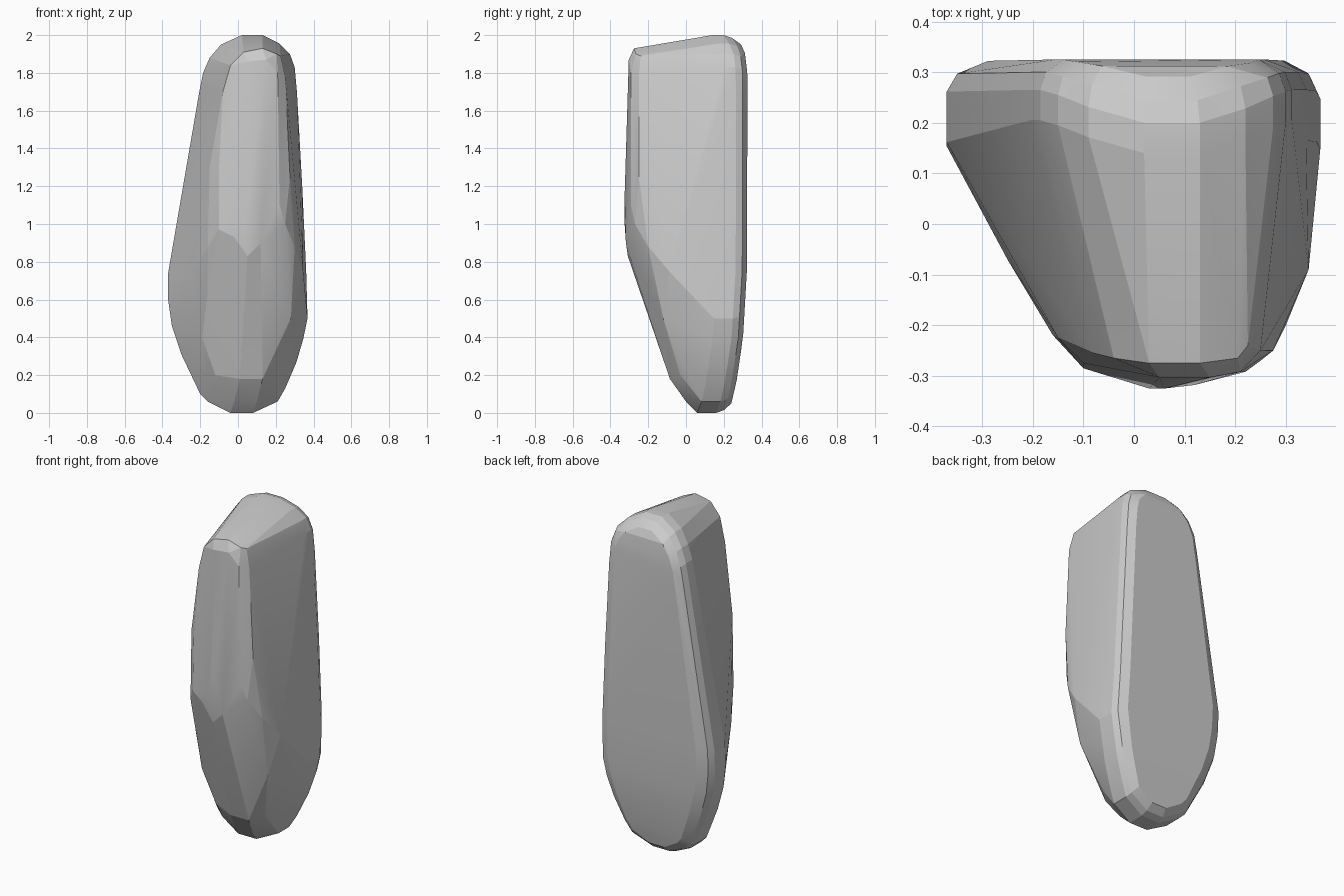
import bpy, bmesh

# Outline of the boulder seen from the front (x, z)
outline = [(-0.04, 0), (0.08, 0), (0.21, 0.06), (0.25, 0.13), (0.31, 0.27), (0.345, 0.39),
           (0.368, 0.5), (0.361, 0.75), (0.34, 1.2), (0.312, 1.7), (0.30, 1.83), (0.275, 1.9),
           (0.22, 1.955), (0.13, 2.0), (0.02, 2.0), (-0.09, 1.95), (-0.15, 1.88), (-0.185, 1.8),
           (-0.205, 1.7), (-0.37, 0.74), (-0.37, 0.6), (-0.35, 0.46), (-0.3, 0.31), (-0.2, 0.1),
           (-0.16, 0.06)]
# Depth of the back face at each height (z, y)
back = [(0, 0.22), (0.05, 0.24), (0.17, 0.268), (0.4, 0.302), (0.8, 0.325),
        (1.8, 0.325), (1.92, 0.31), (2.0, 0.26)]
# Narrow nose, upper part: facet corners (x, y, z)
upper_nose = [(0.03, -0.275, 1.91), (0.13, -0.275, 1.93), (0.205, -0.265, 1.90),
              (-0.04, -0.265, 1.84), (0.05, -0.303, 1.86), (0.15, -0.303, 1.87),
              (0.225, -0.24, 1.89), (0.25, -0.25, 1.78), (0.21, -0.292, 1.8),
              (-0.08, -0.255, 1.7), (0.275, -0.25, 1.25), (0.22, -0.292, 1.1),
              (-0.15, -0.225, 1.3), (-0.1, -0.275, 1.3), (0.06, -0.325, 1.15)]
# Narrow nose, sloping lower part
lower_nose = [(0.03, -0.325, 1.0), (0.12, -0.318, 0.9), (0.05, -0.308, 0.83),
              (-0.02, -0.308, 0.93), (-0.1, -0.285, 0.97), (-0.16, -0.22, 0.88),
              (-0.25, -0.07, 0.73), (0.25, -0.27, 1.0), (0.3, -0.2, 0.88),
              (0.345, -0.09, 0.75), (0.28, -0.12, 0.5), (-0.16, -0.16, 0.63),
              (-0.19, -0.07, 0.4), (0.01, -0.085, 0.18), (0.13, -0.085, 0.18),
              (-0.12, -0.04, 0.2), (0.2, -0.03, 0.2), (-0.02, 0.0, 0.06),
              (0.1, 0.0, 0.06), (0.02, 0.06, 0), (0.08, 0.06, 0)]


def back_y(z):
    for (z0, y0), (z1, y1) in zip(back, back[1:]):
        if z <= z1:
            return y0 + (y1 - y0) * (z - z0) / (z1 - z0)
    return back[-1][1]


# Rounded back rim, then the main girth in front of it
points = upper_nose + lower_nose
for x, z in outline:
    y = back_y(z)
    points.append((x, y - 0.06, z))
    points.append((x, y - (0.12 if z > 1.5 else 0.16), z))
    for scale_x, scale_z, inset in [(0.95, 0.985, 0.025), (0.8, 0.95, 0)]:
        xi, zi = 0.04 + (x - 0.04) * scale_x, 1 + (z - 1) * scale_z
        points.append((xi, back_y(zi) - inset, zi))

# Wrap the corners in a faceted convex skin
bm = bmesh.new()
for p in points:
    bm.verts.new(p)
bmesh.ops.convex_hull(bm, input=bm.verts)
bmesh.ops.delete(bm, geom=[v for v in bm.verts if not v.link_faces], context='VERTS')
bmesh.ops.dissolve_limit(bm, angle_limit=0.02, verts=bm.verts, edges=bm.edges)
bmesh.ops.recalc_face_normals(bm, faces=bm.faces)
mesh = bpy.data.meshes.new("boulder")
bm.to_mesh(mesh)
bm.free()
boulder = bpy.data.objects.new("boulder", mesh)
bpy.context.collection.objects.link(boulder)

# Soften only the shallow facets
bpy.context.view_layer.objects.active = boulder
boulder.select_set(True)
bpy.ops.object.shade_smooth_by_angle(angle=0.2)
